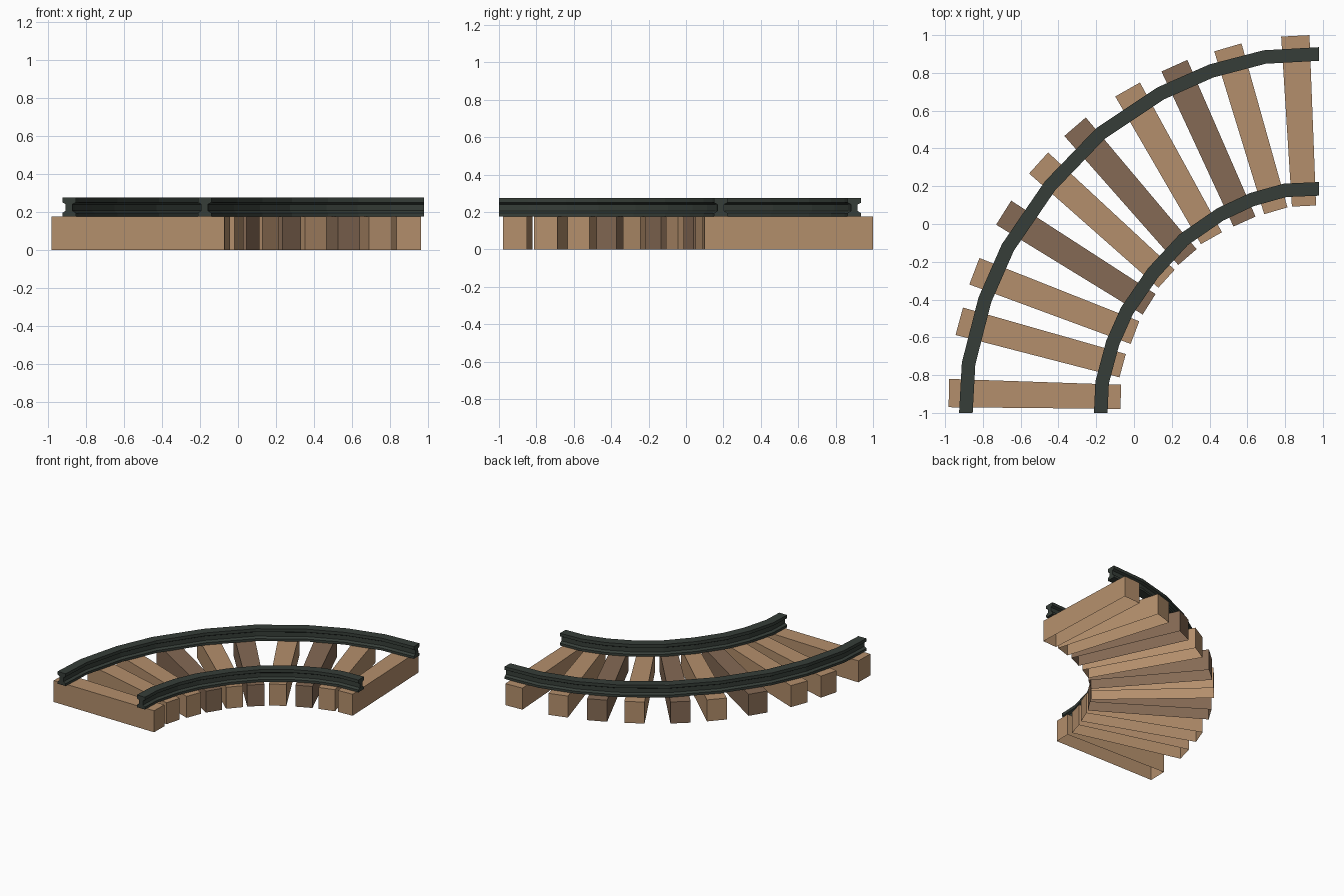
import bpy, bmesh, math
from mathutils import Vector

if "Cube" in bpy.data.objects:
    bpy.data.objects.remove(bpy.data.objects["Cube"])


def material(name, rgb):
    m = bpy.data.materials.new(name)
    m.diffuse_color = (*rgb, 1)
    m.use_nodes = True
    m.node_tree.nodes["Principled BSDF"].inputs["Base Color"].default_value = m.diffuse_color
    return m


light_wood = material("light wood", (0.456, 0.275, 0.150))
dark_wood = material("dark wood", (0.235, 0.144, 0.089))
iron = material("dark iron", (0.037, 0.048, 0.040))


def finish(bm, name, mat):
    me = bpy.data.meshes.new(name)
    bm.to_mesh(me)
    bm.free()
    me.materials.append(mat)
    ob = bpy.data.objects.new(name, me)
    bpy.context.collection.objects.link(ob)
    return ob


# Wooden ties: tapered blocks, open underneath (outer end, inner end, is dark)
TIE_H = 0.175
ties = [
    ((-0.98, -0.895), (-0.07, -0.915), 0),
    ((-0.925, -0.515), (-0.06, -0.75), 0),
    ((-0.845, -0.25), (0.005, -0.575), 0),
    ((-0.69, 0.06), (0.08, -0.425), 1),
    ((-0.505, 0.323), (0.172, -0.29), 0),
    ((-0.312, 0.515), (0.283, -0.175), 1),
    ((-0.034, 0.712), (0.41, -0.075), 0),
    ((0.214, 0.838), (0.585, 0.013), 1),
    ((0.497, 0.935), (0.751, 0.07), 0),
    ((0.854, 0.996), (0.90, 0.095), 0),
]


def tie(i, outer, inner, dark):
    o, n = Vector(outer), Vector(inner)
    d = (n - o).normalized()
    side = Vector((-d.y, d.x))
    ring = [o - side * 0.075, n - side * 0.064, n + side * 0.064, o + side * 0.075]
    bm = bmesh.new()
    low = [bm.verts.new((p.x, p.y, 0)) for p in ring]
    top = [bm.verts.new((p.x, p.y, TIE_H)) for p in ring]
    bm.faces.new(top)
    for k in range(4):
        j = (k + 1) % 4
        bm.faces.new((low[k], low[j], top[j], top[k]))
    finish(bm, f"tie_{i + 1}", dark_wood if dark else light_wood)


for i, t in enumerate(ties):
    tie(i, *t)

# Rails: I-shaped section swept along a quarter bend about (0.98, -1)
half = [(0.036, 0.175), (0.036, 0.194), (0.018, 0.206),
        (0.018, 0.240), (0.036, 0.250), (0.036, 0.275)]
profile = half + [(-x, z) for x, z in reversed(half)]
# bend stations: angle from the +y direction, radius of the outer rail
path = [(0, 1.90), (8.7, 1.906), (17.5, 1.898), (26.4, 1.888), (38, 1.878),
        (49.8, 1.864), (62, 1.866), (71.3, 1.868), (82, 1.874), (90, 1.87)]


def rail(name, inset):
    bm = bmesh.new()
    rings = []
    for deg, r in path:
        a = math.radians(deg)
        rings.append([bm.verts.new((0.98 - (r - inset + u) * math.sin(a),
                                    -1 + (r - inset + u) * math.cos(a), z))
                      for u, z in profile])
    n = len(profile)
    for r0, r1 in zip(rings, rings[1:]):
        for k in range(n):
            j = (k + 1) % n
            bm.faces.new((r0[k], r0[j], r1[j], r1[k]))
    bm.faces.new(rings[0])
    bm.faces.new(rings[-1])
    bmesh.ops.recalc_face_normals(bm, faces=bm.faces)
    finish(bm, name, iron)


rail("outer_rail", 0)
rail("inner_rail", 0.714)
